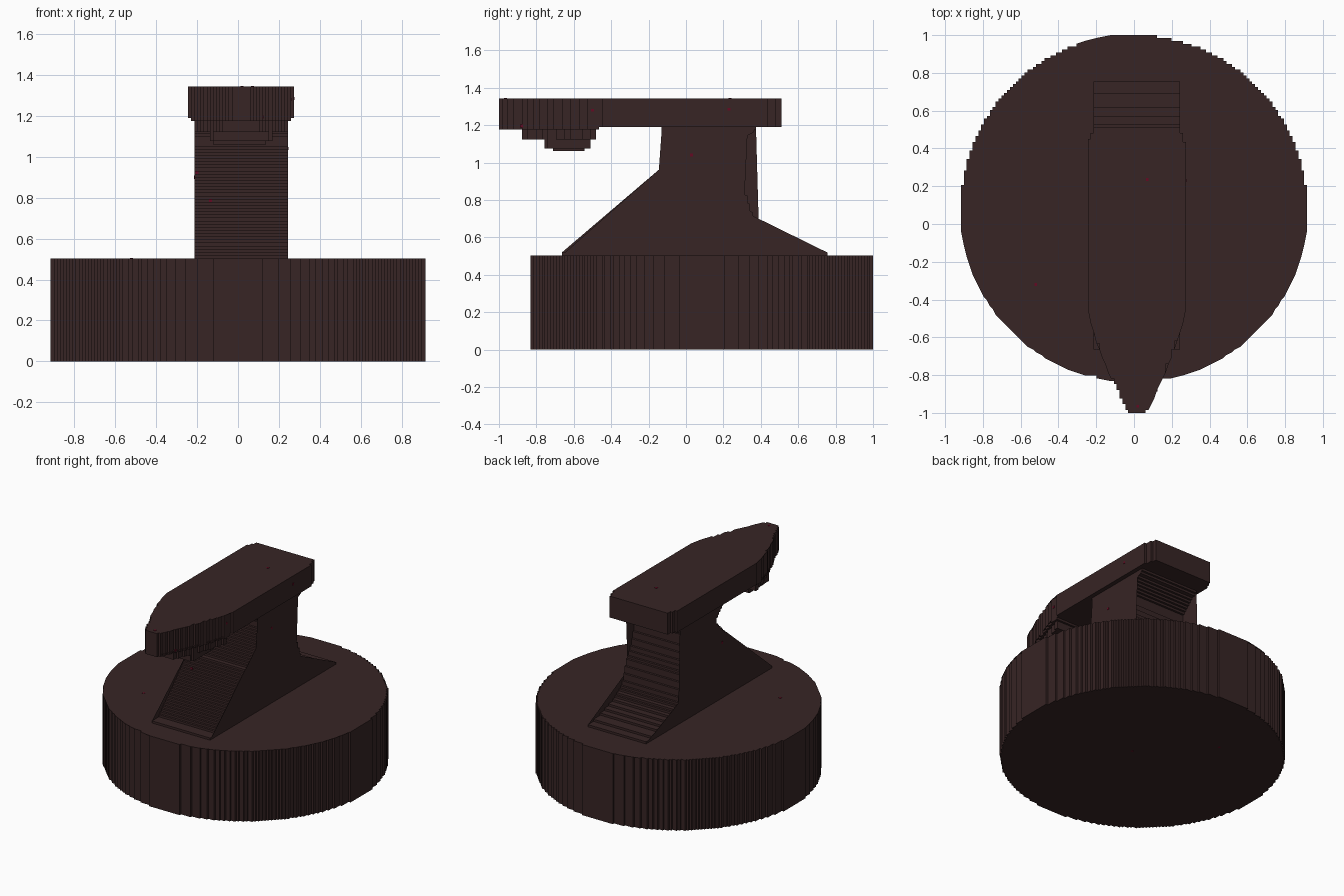
import bpy, bmesh, math

if "Cube" in bpy.data.objects:
    bpy.data.objects.remove(bpy.data.objects["Cube"])

V = 2 / 131            # size of one stair step


def material(name, rgb):
    m = bpy.data.materials.new(name)
    m.diffuse_color = (*rgb, 1)
    m.use_nodes = True
    m.node_tree.nodes["Principled BSDF"].inputs["Base Color"].default_value = m.diffuse_color
    return m


BROWN = material("dark brown", (0.038, 0.018, 0.018))
RED = material("deep red", (0.13, 0.003, 0.017))


def snap(v, origin=0.0):
    return origin + round((v - origin) / V) * V


def lerp(points, t):
    """Piecewise linear value at t of (t, value) points."""
    if t <= points[0][0]:
        return points[0][1]
    for (a, va), (b, vb) in zip(points, points[1:]):
        if t <= b:
            return va + (vb - va) * (t - a) / (b - a)
    return points[-1][1]


def stepped_outline(low, high, lo, hi, origin=0.0):
    """Staircase outline as (across, along) points, one row per step."""
    n = round((hi - lo) / V)

    def side(f):
        pts, last = [], None
        for i in range(n):
            a = lo + i * V
            w = snap(f(a + V / 2), origin)
            if w != last:
                if last is not None:
                    pts.append((last, a))
                pts.append((w, a))
                last = w
        return pts + [(last, lo + n * V)]

    return side(high) + side(low)[::-1]


def prism(name, outline, lo, hi, place):
    bm = bmesh.new()
    bottom = [bm.verts.new(place(u, v, lo)) for u, v in outline]
    top = [bm.verts.new(place(u, v, hi)) for u, v in outline]
    caps = [bm.faces.new(bottom[::-1]), bm.faces.new(top)]
    n = len(outline)
    for i in range(n):
        j = (i + 1) % n
        bm.faces.new((bottom[i], bottom[j], top[j], top[i]))
    bmesh.ops.triangulate(bm, faces=caps)
    bmesh.ops.recalc_face_normals(bm, faces=bm.faces)
    me = bpy.data.meshes.new(name)
    bm.to_mesh(me)
    bm.free()
    ob = bpy.data.objects.new(name, me)
    me.materials.append(BROWN)
    bpy.context.collection.objects.link(ob)
    return ob


def flat(u, v, h):
    return (u, v, h)


def sideways(u, v, h):
    return (h, u, v)


# Round base
CY, R = 1 - 60 * V, 60 * V


def chord(y):
    return math.sqrt(max(R * R - (y - CY) ** 2, 0))


prism("round_base", stepped_outline(lambda y: -chord(y), chord, CY - R, CY + R),
      0, 33 * V, flat)

# Waisted stand: front and back edges by height
FRONT = [(0.503, -0.66), (0.519, -0.66), (0.52, -0.59), (1.06, -0.045),
         (1.10, -0.045), (1.19, -0.135)]
BACK = [(0.503, 0.78), (0.519, 0.74), (0.535, 0.65), (0.56, 0.56), (0.59, 0.47),
        (0.63, 0.41), (0.66, 0.375), (0.76, 0.34), (0.82, 0.325), (0.87, 0.285),
        (0.94, 0.265), (1.0, 0.24), (1.06, 0.24), (1.12, 0.30), (1.19, 0.375)]
prism("stand", stepped_outline(lambda z: lerp(FRONT, z), lambda z: lerp(BACK, z),
                               33 * V, 78 * V, -1),
      -14 * V, 16 * V, sideways)

# Top block with tapering horn, half width by depth
CX = 0.015
HALF = [(-1, 0.035), (-0.97, 0.06), (-0.9, 0.092), (-0.8, 0.138), (-0.7, 0.18),
        (-0.6, 0.215), (-0.5, 0.243), (-0.43, 0.257), (0.43, 0.257), (0.51, 0.225)]


def horn_layer(name, y0, y1, z0, z1, inset=0.0, cap=1.0):
    def half(y):
        return min(max(lerp(HALF, y) - inset, V), cap)
    y0, y1 = snap(y0, -1), snap(y1, -1)
    prism(name, stepped_outline(lambda y: CX - half(y), lambda y: CX + half(y), y0, y1),
          z0 * V, z1 * V, flat)


horn_layer("top_block", -1, 0.51, 78, 88)
horn_layer("horn_lip", -1, -0.46, 77, 78)

# Stepped swelling under the horn
horn_layer("horn_underside_upper", -0.88, -0.48, 73.5, 77, 0.02, 0.225)
horn_layer("horn_underside_middle", -0.76, -0.51, 70.5, 73.5, 0.02, 0.155)
horn_layer("horn_underside_lower", -0.71, -0.545, 69.5, 70.5, 0.04, 0.13)

# Small red flecks: thin plates lying on the surfaces
flecks = 0


def fleck(x, y, z, axis):
    global flecks
    flecks += 1
    bpy.ops.mesh.primitive_cube_add(size=1, location=(x, y, z))
    ob = bpy.context.object
    ob.name = f"red_fleck_{flecks}"
    size = [V, V, V]
    size[axis] = 0.004
    ob.scale = size
    ob.data.materials.append(RED)


for x, y, z in [(0.07, 0.235, 88 * V), (0.02, -0.965, 88 * V), (-0.52, -0.32, 33 * V),
                (-0.3, 0.5, 0.0015), (0.1, 0.1, 0.0015)]:
    fleck(x, y, z, 2)
for x, row in [(-0.2, 60), (-0.135, 51)]:
    z = (row + 0.5) * V
    fleck(x, snap(lerp(FRONT, z), -1), z, 1)
for y, z in [(0.03, 1.04), (-0.1, 0.9)]:
    fleck(16 * V if y > 0 else -14 * V, y, z, 0)
for y, z in [(-0.5, 1.28), (0.23, 1.285), (-0.88, 1.195)]:
    fleck(snap(CX + lerp(HALF, y)), y, z, 0)
